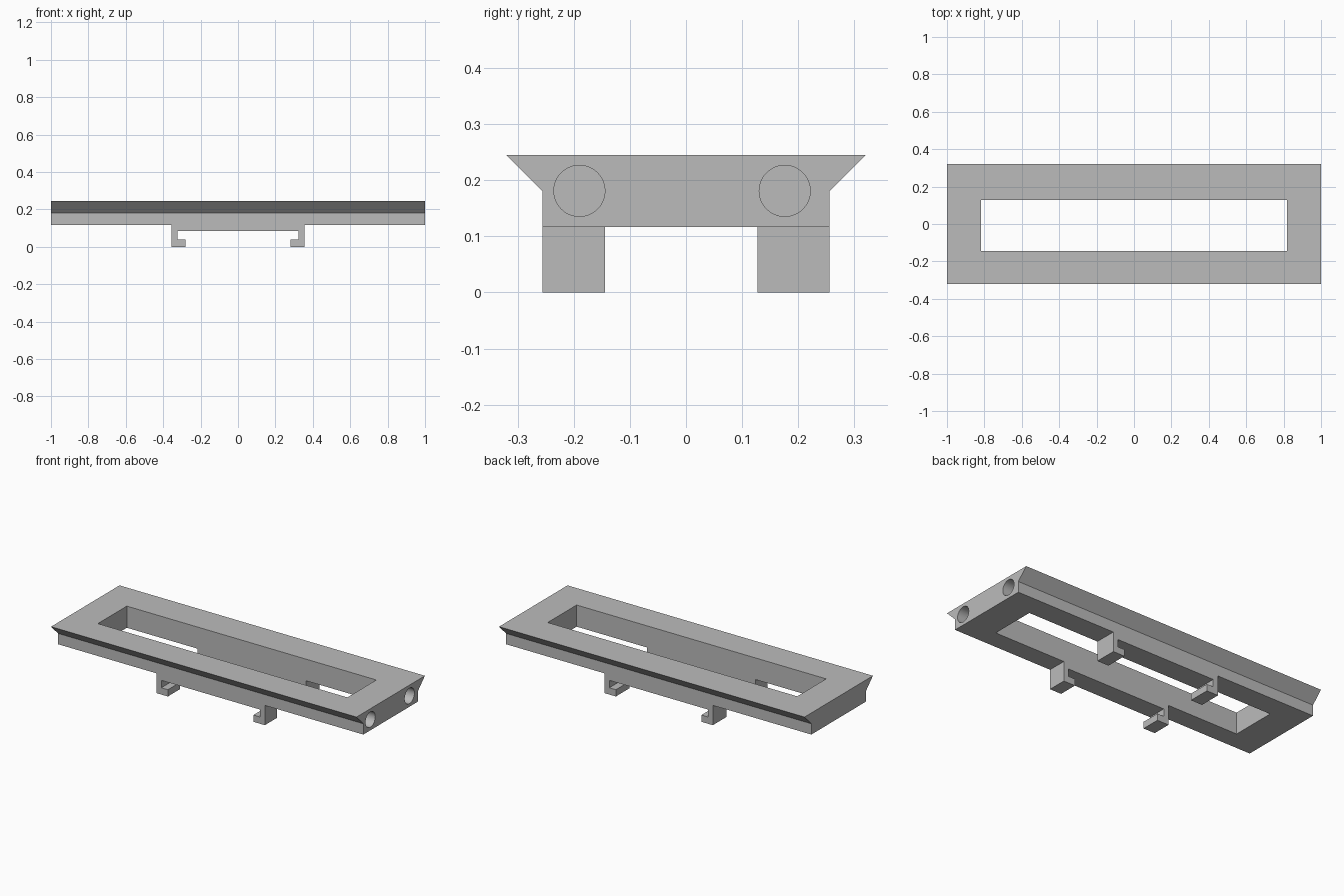
import bpy
import bmesh
from mathutils import Matrix, Vector

cube = bpy.data.objects.get("Cube")
if cube:
    bpy.data.objects.remove(cube)

grey = bpy.data.materials.new("plain grey")
grey.use_nodes = True
grey.diffuse_color = (0.5, 0.5, 0.5, 1)
grey.node_tree.nodes["Principled BSDF"].inputs["Base Color"].default_value = (0.5, 0.5, 0.5, 1)


def make_object(name, bm):
    bmesh.ops.recalc_face_normals(bm, faces=bm.faces)
    mesh = bpy.data.meshes.new(name)
    bm.to_mesh(mesh)
    bm.free()
    mesh.materials.append(grey)
    obj = bpy.data.objects.new(name, mesh)
    bpy.context.collection.objects.link(obj)
    return obj


def extrude(name, points, direction):
    bm = bmesh.new()
    face = bm.faces.new([bm.verts.new(p) for p in points])
    result = bmesh.ops.extrude_face_region(bm, geom=[face])
    verts = [v for v in result["geom"] if isinstance(v, bmesh.types.BMVert)]
    bmesh.ops.translate(bm, verts=verts, vec=Vector(direction))
    return make_object(name, bm)


def cut(target, cutter):
    cutter.hide_render = True
    cutter.hide_set(True)
    mod = target.modifiers.new("cut", "BOOLEAN")
    mod.operation = "DIFFERENCE"
    mod.solver = "EXACT"
    mod.object = cutter
    bpy.context.view_layer.objects.active = target
    bpy.ops.object.modifier_apply(modifier=mod.name)
    bpy.data.objects.remove(cutter)


BOTTOM, MIDDLE, TOP = 0.117, 0.181, 0.245
SIDE, FLARE = 0.256, 0.32
OPEN_FRONT, OPEN_BACK, OPEN_X = -0.144, 0.127, 0.817

# Frame with flared long edges
section = [(-SIDE, BOTTOM), (SIDE, BOTTOM), (SIDE, MIDDLE),
           (FLARE, TOP), (-FLARE, TOP), (-SIDE, MIDDLE)]
frame = extrude("frame", [(-1, y, z) for y, z in section], (2, 0, 0))

# Central opening
opening = [(-OPEN_X, OPEN_FRONT, 0), (OPEN_X, OPEN_FRONT, 0),
           (OPEN_X, OPEN_BACK, 0), (-OPEN_X, OPEN_BACK, 0)]
cut(frame, extrude("opening_cutter", opening, (0, 0, 1)))

# Round sockets in the right-hand end
for y in (-0.19, 0.176):
    bm = bmesh.new()
    bmesh.ops.create_cone(
        bm, cap_ends=True, segments=48, radius1=0.0455, radius2=0.0455, depth=1.0,
        matrix=Matrix.Translation((1.1, y, MIDDLE)) @ Matrix.Rotation(1.5708, 4, "Y"))
    cut(frame, make_object("socket_cutter", bm))

# Clip bridges with hooked feet under each rail
half = [(0.355, BOTTOM), (0.355, 0), (0.28, 0), (0.28, 0.04), (0.323, 0.04), (0.323, 0.084)]
clip = half + [(-x, z) for x, z in reversed(half)]
for name, y0, y1 in (("front_clip", -SIDE, OPEN_FRONT), ("back_clip", OPEN_BACK, SIDE)):
    extrude(name, [(x, y0, z) for x, z in clip], (0, y1 - y0, 0))

# Smooth sockets, crisp edges elsewhere
bpy.ops.object.select_all(action="DESELECT")
frame.select_set(True)
bpy.context.view_layer.objects.active = frame
bpy.ops.object.shade_smooth_by_angle(angle=0.5)
